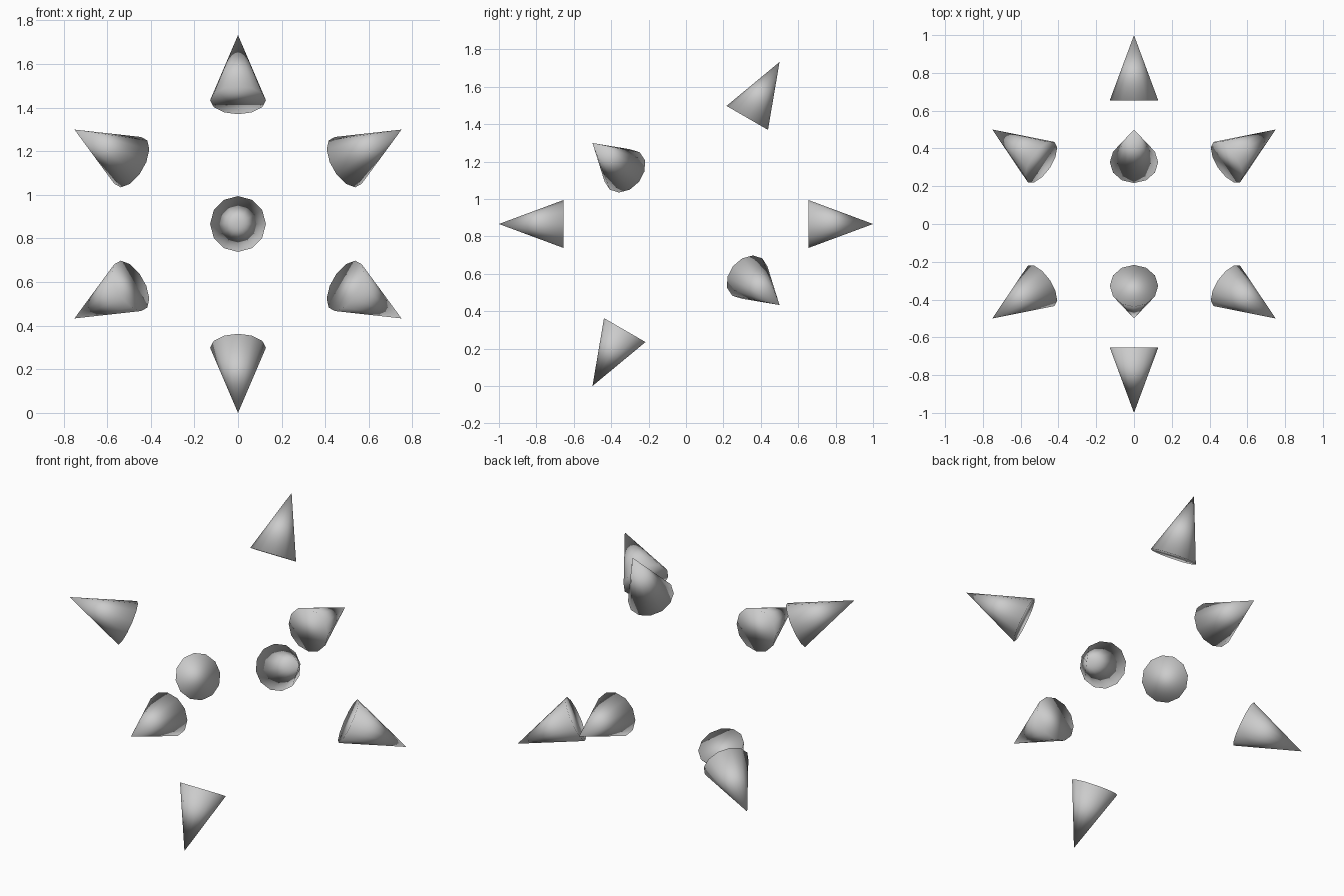
import bpy, bmesh
from mathutils import Vector, Matrix

if "Cube" in bpy.data.objects:
    bpy.data.objects.remove(bpy.data.objects["Cube"])

CENTRE = Vector((0, 0, 0.866))
TIP, BASE, RADIUS, SIDES = 1.0, 0.655, 0.128, 12


def spike(name, direction):
    # Closed cone whose tip points outward from the centre
    d = Vector(direction).normalized()
    bm = bmesh.new()
    bmesh.ops.create_cone(bm, cap_ends=True, segments=SIDES, radius1=RADIUS, radius2=0,
                          depth=TIP - BASE,
                          matrix=Matrix.Translation((0, 0, (TIP + BASE) / 2)))
    bmesh.ops.remove_doubles(bm, verts=bm.verts, dist=1e-5)
    bm.transform(Matrix.Translation(CENTRE) @ d.to_track_quat('Z', 'Y').to_matrix().to_4x4())
    for f in bm.faces:
        f.smooth = True
    mesh = bpy.data.meshes.new(name)
    bm.to_mesh(mesh)
    bm.free()
    bpy.context.collection.objects.link(bpy.data.objects.new(name, mesh))


# Four opposite pairs of spikes
pairs = {
    "horizontal": (0, 1, 0),
    "vertical": (0, 0.5, 0.866),
    "right_lower": (0.75, 0.5, -0.433),
    "left_lower": (-0.75, 0.5, -0.433),
}
for label, d in pairs.items():
    spike(f"spike_{label}_back", d)
    spike(f"spike_{label}_front", [-c for c in d])
